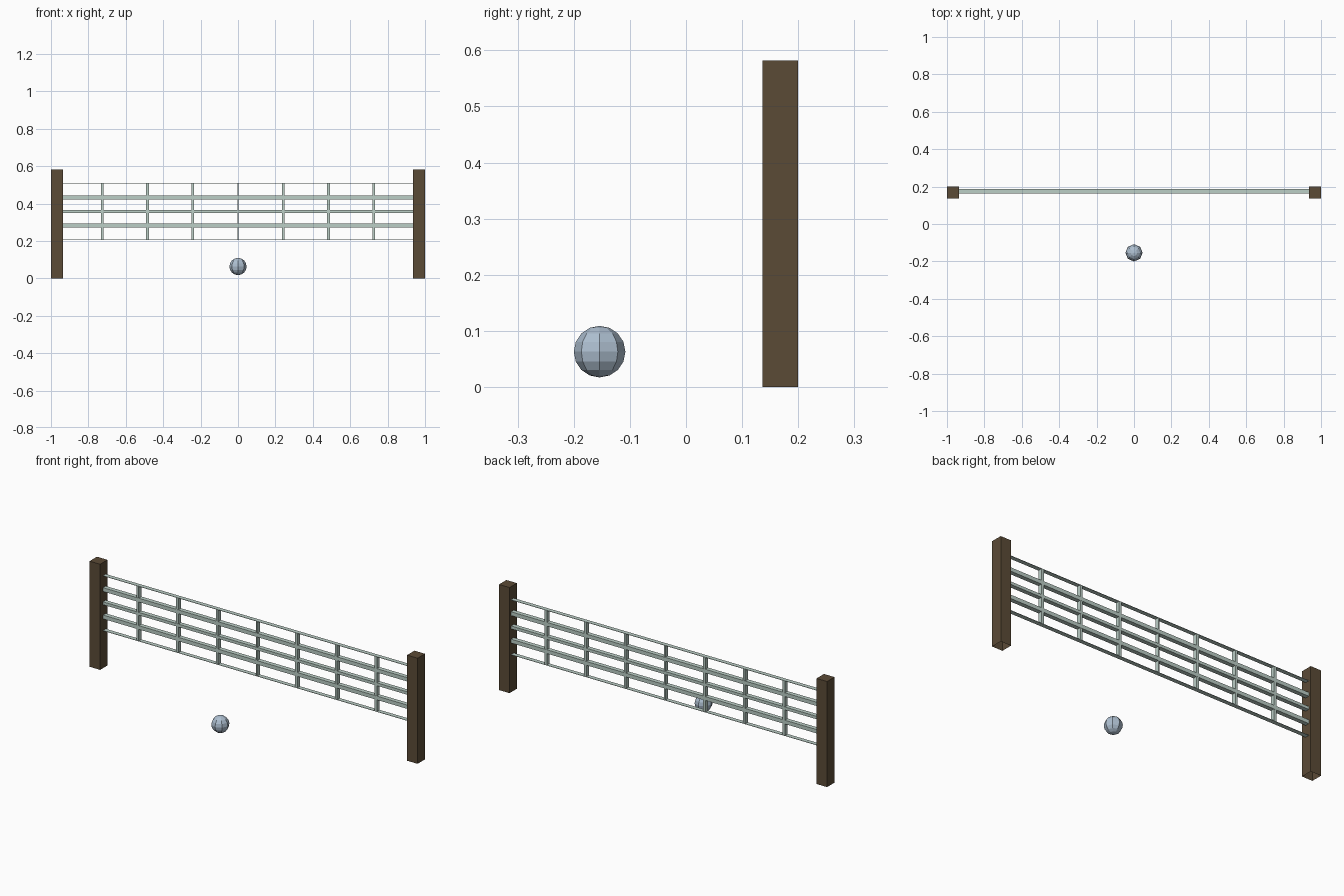
import bpy, bmesh
from mathutils import Matrix

if "Cube" in bpy.data.objects:
    bpy.data.objects.remove(bpy.data.objects["Cube"])


def material(name, rgb):
    m = bpy.data.materials.new(name)
    m.diffuse_color = (*rgb, 1)
    m.use_nodes = True
    m.node_tree.nodes["Principled BSDF"].inputs["Base Color"].default_value = m.diffuse_color
    return m


WOOD = material("dark wood", (0.105, 0.070, 0.037))
NET = material("pale net", (0.50, 0.62, 0.565))
BALL = material("pale blue", (0.42, 0.52, 0.63))


def finish(bm, name, mat):
    me = bpy.data.meshes.new(name)
    bm.to_mesh(me)
    bm.free()
    me.materials.append(mat)
    ob = bpy.data.objects.new(name, me)
    bpy.context.collection.objects.link(ob)
    return ob


def box(name, mat, lo, hi, skip=()):
    """Box between two corners, leaving out faces whose normal z is in skip."""
    bm = bmesh.new()
    size = [b - a for a, b in zip(lo, hi)]
    mid = [(a + b) / 2 for a, b in zip(lo, hi)]
    bmesh.ops.create_cube(bm, size=1, matrix=Matrix.Translation(mid) @ Matrix.Diagonal((*size, 1)))
    bm.normal_update()
    drop = [f for f in bm.faces if round(f.normal.z) in skip]
    bmesh.ops.delete(bm, geom=drop, context='FACES')
    return finish(bm, name, mat)


# Posts, open underneath
for side, x in (("left", -0.968), ("right", 0.968)):
    box(side + "_post", WOOD, (x - 0.032, 0.136, 0), (x + 0.032, 0.2, 0.582), skip=(-1,))

Y0, Y1 = 0.162, 0.186
X_END, Z_LOW, Z_HIGH = 0.95, 0.206, 0.508
STEP = (Z_HIGH - Z_LOW) / 4

# Net rails: thin edge strips at top and bottom, thicker bars between
for i, half in enumerate((0.001, 0.0105, 0.008, 0.0105, 0.001)):
    z = Z_LOW + i * STEP
    box(f"net_rail_{i}", NET, (-X_END, Y0, z - half), (X_END, Y1, z + half))

# Net uprights, the middle one narrower
for i in range(-3, 4):
    half = 0.0035 if i == 0 else 0.007
    x = i * 0.242
    box(f"net_upright_{i + 4}", NET, (x - half, Y0 + 0.0005, Z_LOW), (x + half, Y1 - 0.0005, Z_HIGH))

# Ball
bm = bmesh.new()
bmesh.ops.create_uvsphere(bm, u_segments=8, v_segments=8, radius=0.046,
                          matrix=Matrix.Translation((0, -0.154, 0.063)))
finish(bm, "ball", BALL)
